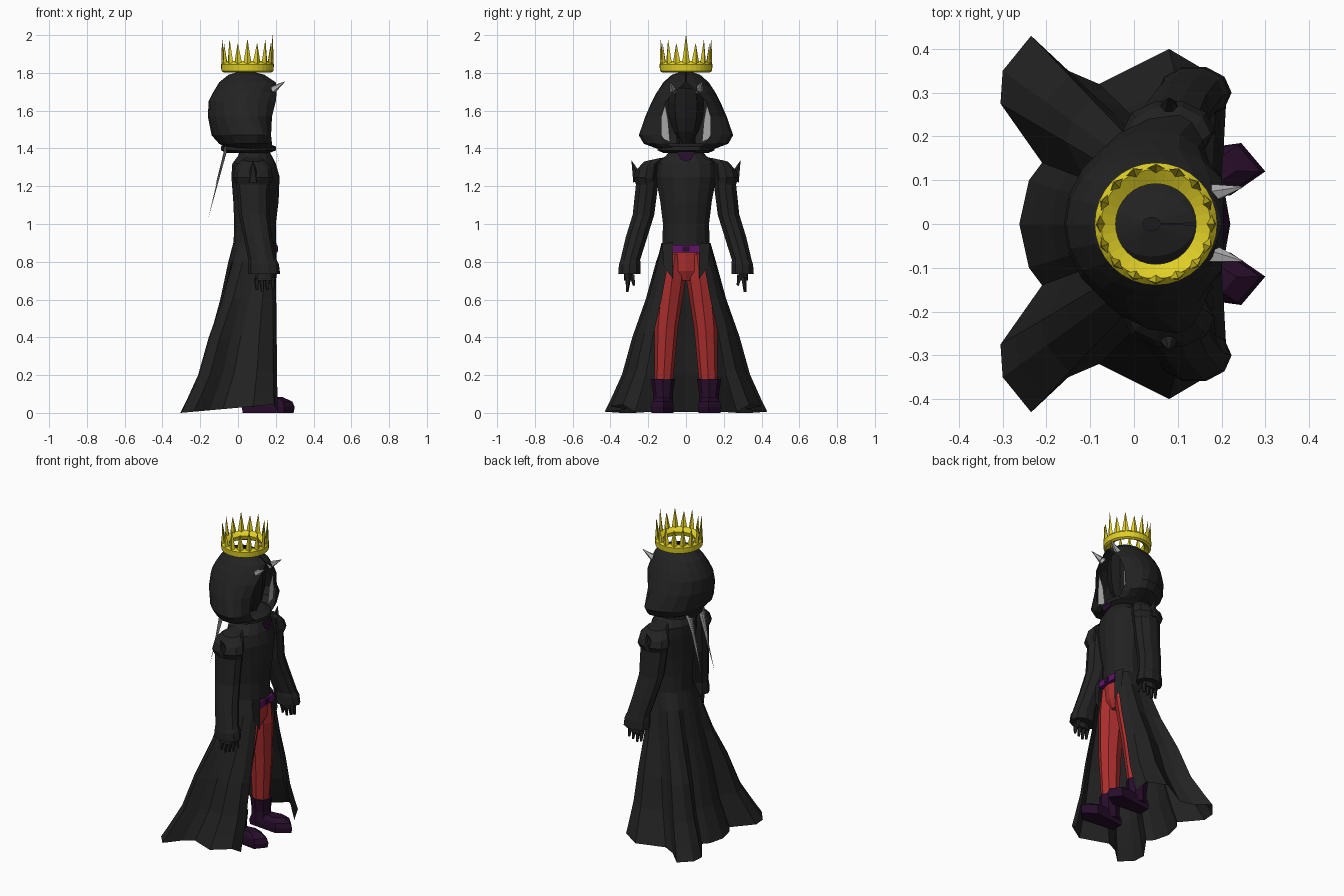
import bpy, bmesh, math
from mathutils import Vector

if "Cube" in bpy.data.objects:
    bpy.data.objects.remove(bpy.data.objects["Cube"])

def material(name, c):
    m = bpy.data.materials.new(name)
    m.diffuse_color = (*c, 1)
    m.use_nodes = True
    m.node_tree.nodes["Principled BSDF"].inputs["Base Color"].default_value = m.diffuse_color
    return m

BLACK = material("charcoal cloth", (.016, .016, .016))
DARK = material("near black", (.011, .011, .012))
RED = material("red cloth", (.42, .028, .028))
PLUM = material("dark plum leather", (.02, .004, .024))
PURPLE = material("purple belt", (.12, .006, .14))
GOLD = material("gold", (.74, .62, .02))
GREY = material("pale grey", (.42, .42, .42))

def finish(name, bm, mat, solid=True):
    if solid:
        bmesh.ops.recalc_face_normals(bm, faces=bm.faces)
    me = bpy.data.meshes.new(name)
    bm.to_mesh(me)
    bm.free()
    me.materials.append(mat)
    ob = bpy.data.objects.new(name, me)
    bpy.context.collection.objects.link(ob)
    return ob

def loft(name, rings, mat, closed=True, caps=True):
    """Skin a list of equal-length point rings."""
    bm = bmesh.new()
    rows = [[bm.verts.new(p) for p in r] for r in rings]
    n = len(rows[0])
    for a, b in zip(rows, rows[1:]):
        for i in range(n if closed else n - 1):
            j = (i + 1) % n
            bm.faces.new((a[i], a[j], b[j], b[i]))
    if closed and caps:
        bm.faces.new(rows[0])
        bm.faces.new(rows[-1])
    return finish(name, bm, mat)

def oval(cx, cy, z, rx, ry, n=10, tilt=0):
    return [(cx + rx * math.cos(2 * math.pi * i / n), cy + ry * math.sin(2 * math.pi * i / n),
             z + tilt * math.sin(2 * math.pi * i / n)) for i in range(n)]

def spike(name, base, tip, r, mat, n=4, flat=1.0, end=.03):
    base, tip = Vector(base), Vector(tip)
    q = (tip - base).to_track_quat('Z', 'Y')
    ring = lambda c, k: [c + q @ Vector((k * r * math.cos(2 * math.pi * i / n),
                                         k * r * flat * math.sin(2 * math.pi * i / n), 0)) for i in range(n)]
    return loft(name, [ring(base, 1), ring(tip, end)], mat)

def plate(name, pts, mat):
    bm = bmesh.new()
    bm.faces.new([bm.verts.new(p) for p in pts])
    return finish(name, bm, mat, False)

def mirrored(half):
    """Half sheet from front edge to back centre, continued on the other side."""
    return half + [(x, -y, z) for x, y, z in reversed(half[:-1])]

# Coat body
torso = [(.86, -.025, .2, .13), (1.0, -.02, .2, .125), (1.12, -.025, .215, .14), (1.25, -.035, .22, .165),
         (1.32, -.03, .2, .165), (1.36, 0, .18, .11), (1.41, .02, .15, .07)]
loft("coat_body", [oval((b + f) / 2, 0, z, (f - b) / 2, w, 14) for z, b, f, w in torso], BLACK)

# Flared open skirt of the coat: waist oval blended into a wavy hem
hem = [(.21, .27), (.19, .335), (.08, .40), (-.08, .32), (-.15, .35), (-.235, .43),
       (-.30, .35), (-.305, .275), (-.21, .14), (-.24, .1), (-.262, 0)]
rows = []
for z, f in [(.9, 0), (.8, .11), (.6, .29), (.4, .52), (.2, .70), (.07, .89), (0, 1)]:
    half = []
    for i, (hx, hy) in enumerate(hem):
        t = math.radians(33 + 147 * i / (len(hem) - 1))
        wx, wy = .09 + (.13 if t < 1.57 else .115) * math.cos(t), .13 * math.sin(t)
        lift = .045 * (hx + .305) / .505 * f if i else .005
        half.append((wx + (hx - wx) * f, wy + (hy - wy) * f, z + lift))
    rows.append(mirrored(half))
loft("coat_skirt", rows, BLACK, closed=False)

# Hood with an open face, widest near the front
levels = [(1.39, .13, -.04, .06, .18, .05), (1.425, .225, -.10, .10, .18, .09),
          (1.47, .25, -.14, .13, .175, .10), (1.57, .215, -.16, .13, .18, .06),
          (1.65, .18, -.155, .105, .2, .04), (1.70, .155, -.13, .06, .205, .04),
          (1.75, .12, -.10, .003, .2, .04), (1.79, .075, -.05, .002, .14, .04),
          (1.81, .015, .02, .001, .06, .04)]
rows = []
for z, w, back, gap, front, cx in levels:
    t0 = math.asin(gap / w)
    half = []
    for i in range(9):
        t = t0 + (math.pi - t0) * i / 8
        rx = (front - cx) / math.cos(t0) if t < math.pi / 2 else cx - back
        half.append((cx + rx * math.cos(t), w * math.sin(t) if i < 8 else 0, z))
    rows.append(mirrored(half))
loft("hood", rows, BLACK, closed=False)

# Face, neck and collar
loft("face", [oval(.07, 0, z, rx, ry, 10) for z, rx, ry in
              [(1.43, .06, .03), (1.49, .09, .07), (1.56, .1, .095), (1.64, .105, .1), (1.72, .1, .085)]], DARK)
loft("neck", [oval(.07, 0, z, .05, .05, 8) for z in (1.36, 1.48)], DARK)
loft("collar_roll", [oval(.055, 0, z, rx, ry, 14) for z, rx, ry in
                     [(1.375, .11, .12), (1.39, .145, .155), (1.41, .145, .155), (1.425, .11, .12)]], BLACK)
plate("shirt_front", [(.203, -.05, 1.385), (.203, .05, 1.385), (.213, .03, 1.345), (.218, 0, 1.33),
                      (.213, -.03, 1.345)], PLUM)

# Belt and buckle
loft("belt", [[(.165, -.07, z), (.208, -.07, z), (.208, .07, z), (.165, .07, z)] for z in (.848, .888)], PURPLE)
loft("buckle", [[(.2, -.018, z), (.212, -.018, z), (.212, .018, z), (.2, .018, z)] for z in (.855, .881)], PLUM)

# Trouser seat
loft("trouser_seat", [oval(.1, 0, z, rx, ry, 12) for z, rx, ry in
                      [(.70, .06, .04), (.75, .085, .1), (.87, .095, .11)]], RED)

for s, side in ((1, "left"), (-1, "right")):
    # Torn front flap of the coat
    plate(side + "_front_flap", [(.204, s * .07, .9), (.206, s * .07, .71), (.195, s * .12, .78),
                                 (.185, s * .125, .9)], BLACK)
    # Leg
    loft(side + "_trouser_leg", [oval(x, s * y, z, rx, ry, 8) for z, x, y, rx, ry in
         [(.84, .1, .058, .09, .058), (.7, .1, .075, .09, .072), (.45, .095, .104, .07, .062),
          (.14, .08, .12, .052, .048)]], RED)
    # Boot
    loft(side + "_boot_shaft", [oval(.08, s * .122, z, rx, ry, 8) for z, rx, ry in
         [(.03, .06, .055), (.1, .06, .052), (.18, .065, .065)]], PLUM)
    sole = [(.02, .085), (.02, .16), (.15, .172), (.245, .185), (.30, .12), (.22, .065)]
    loft(side + "_boot_foot", [[(.15 + (x - .15) * k, s * (.122 + (y - .122) * k), z) for x, y in sole]
         for z, k in ((0, .96), (.03, 1), (.06, .92), (.085, .55))], PLUM)
    # Sleeve with flared cuff
    loft(side + "_sleeve", [oval(x, s * y, z, rx, ry, 10, tilt * s) for z, x, y, rx, ry, tilt in
         [(1.345, .08, .155, .05, .05, -.01), (1.31, .08, .195, .085, .062, -.02),
          (1.22, .08, .205, .09, .062, 0), (1.05, .085, .225, .08, .06, 0),
          (.93, .105, .262, .075, .06, 0), (.81, .13, .295, .075, .055, 0),
          (.785, .135, .298, .082, .06, 0), (.735, .138, .3, .085, .062, 0)]], BLACK)
    # Shoulder guard with raised point
    loft(side + "_shoulder_guard", [oval(.08, s * y, z, rx, ry, 10, tilt * s) for z, y, rx, ry, tilt in
         [(1.34, .18, .06, .045, -.01), (1.30, .205, .095, .065, -.02), (1.245, .215, .105, .068, 0),
          (1.21, .21, .09, .058, 0)]], BLACK)
    spike(side + "_shoulder_point", (.08, s * .25, 1.23), (.08, s * .288, 1.335), .036, BLACK, 6)
    # Hand
    loft(side + "_palm", [oval(.14, s * .305, z, rx, .024, 8) for z, rx in ((.76, .04), (.70, .055))], BLACK)
    for i in range(4):
        x = .098 + .028 * i
        spike(side + "_finger_%d" % i, (x, s * .306, .715), (x + .003, s * .312, .64 + .01 * abs(i - 1)),
              .015, BLACK, 5, 1, .5)
    spike(side + "_thumb", (.18, s * .285, .73), (.195, s * .275, .675), .014, BLACK, 5, 1, .5)
    # Hair locks beside the face and behind the neck
    plate(side + "_front_lock", [(.15, s * .085, 1.435), (.15, s * .145, 1.46), (.155, s * .142, 1.53),
                                 (.17, s * .112, 1.64), (.155, s * .095, 1.55)], GREY)
    spike(side + "_long_back_lock", (-.06, s * .05, 1.41), (-.155, s * .062, 1.04), .02, GREY, 4, .4)
    spike(side + "_short_back_lock", (-.06, s * .07, 1.41), (-.12, s * .06, 1.2), .022, GREY, 4, .4)
    # Horn
    spike(side + "_horn", (.175, s * .068, 1.705), (.25, s * .085, 1.755), .024, GREY, 5)

# Crown band and flat tapering points
profile = [(.10, 1.815), (.125, 1.802), (.138, 1.81), (.14, 1.845), (.125, 1.862), (.092, 1.842), (.10, 1.815)]
loft("crown_band", [oval(.05, 0, z, r, r, 32) for r, z in profile], GOLD, caps=False)
for i in range(16):
    a = 2 * math.pi * i / 16
    out, along = Vector((math.cos(a), math.sin(a), 0)), Vector((-math.sin(a), math.cos(a), 0))
    top = 2.0 if i == 0 else (1.975 if i % 2 == 0 else 1.955)
    rings = []
    for r, z, k in ((.126, 1.84, 1), (.129, 1.88, .75), (.134, top, .04)):
        c = Vector((.05, 0, z)) + out * r
        rings.append([c + out * .012 * k, c + along * .022 * k, c - out * .012 * k, c - along * .022 * k])
    loft("crown_point_%d" % i, rings, GOLD)
